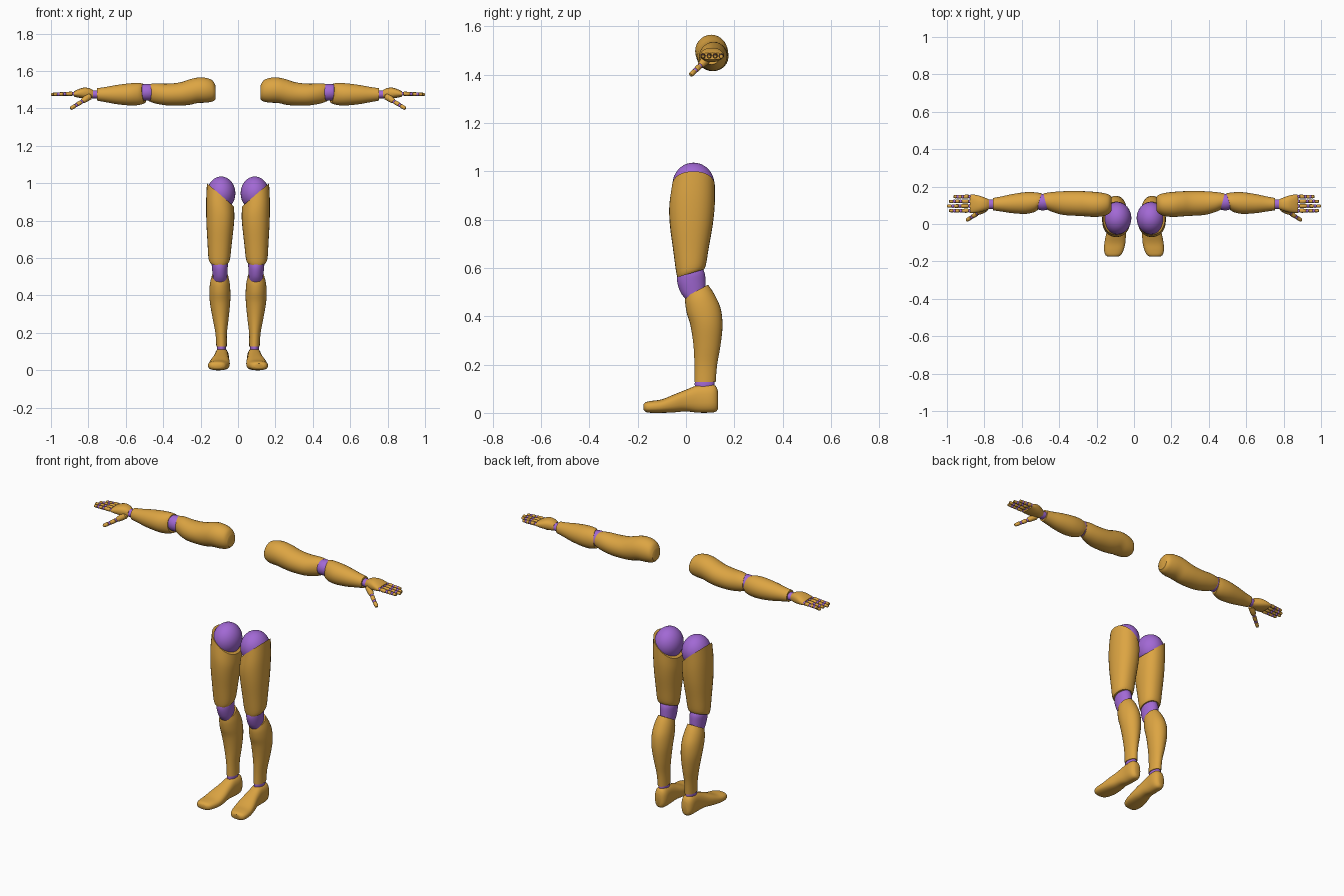
import bpy, bmesh, math
from mathutils import Vector, Matrix

if "Cube" in bpy.data.objects:
    bpy.data.objects.remove(bpy.data.objects["Cube"])


def material(name, rgb):
    m = bpy.data.materials.new(name)
    m.diffuse_color = (*rgb, 1)
    m.use_nodes = True
    m.node_tree.nodes["Principled BSDF"].inputs["Base Color"].default_value = m.diffuse_color
    return m


SHELL = material("warm_ochre", (0.72, 0.375, 0.055))
JOINT = material("violet", (0.36, 0.14, 0.66))

# How (u, v, t) of a cross-section maps to x, y, z for each loft direction
AXES = {
    "x": lambda u, v, t: Vector((t, u, v)),
    "y": lambda u, v, t: Vector((u, t, v)),
    "z": lambda u, v, t: Vector((u, v, t)),
}


def finish(name, bm, mat):
    """Turn a bmesh into a smooth, mirrored object."""
    bmesh.ops.recalc_face_normals(bm, faces=bm.faces)
    me = bpy.data.meshes.new(name)
    bm.to_mesh(me)
    bm.free()
    me.materials.append(mat)
    me.polygons.foreach_set("use_smooth", [True] * len(me.polygons))
    me.set_sharp_from_angle(angle=math.radians(40))
    ob = bpy.data.objects.new(name, me)
    bpy.context.collection.objects.link(ob)
    ob.modifiers.new("both_sides", "MIRROR").use_mirror_merge = False
    return ob


def spline(p0, p1, p2, p3, f):
    return [0.5 * (2 * b + (c - a) * f + (2 * a - 5 * b + 4 * c - d) * f * f
                   + (3 * b - a - 3 * c + d) * f ** 3)
            for a, b, c, d in zip(p0, p1, p2, p3)]


def loft(name, mat, axis, rows, power=2.0, sides=28, steps=4):
    """Rows: position, centre u, centre v, radius u, radius v, slant u, slant v."""
    rows = [tuple(r) + (0,) * (7 - len(r)) for r in rows]
    fine = []
    for i in range(len(rows) - 1):
        quad = (rows[max(i - 1, 0)], rows[i], rows[i + 1], rows[min(i + 2, len(rows) - 1)])
        fine += [spline(*quad, k / steps) for k in range(steps)]
    fine.append(rows[-1])
    bm = bmesh.new()
    rings = []
    for t, cu, cv, ru, rv, su, sv in fine:
        ring = []
        for k in range(sides):
            a = 2 * math.pi * k / sides
            c, s = math.cos(a), math.sin(a)
            du = ru * math.copysign(abs(c) ** (2 / power), c)
            dv = rv * math.copysign(abs(s) ** (2 / power), s)
            ring.append(bm.verts.new(AXES[axis](cu + du, cv + dv, t + su * du + sv * dv)))
        rings.append(ring)
    for a, b in zip(rings, rings[1:]):
        for k in range(sides):
            n = (k + 1) % sides
            bm.faces.new((a[k], a[n], b[n], b[k]))
    bm.faces.new(rings[0])
    bm.faces.new(rings[-1])
    return finish(name, bm, mat)


def ball(name, mat, centre, radii, seg=24):
    bm = bmesh.new()
    bmesh.ops.create_uvsphere(bm, u_segments=seg, v_segments=seg // 2, radius=1,
                              matrix=Matrix.Translation(centre) @ Matrix.Diagonal((*radii, 1)))
    return finish(name, bm, mat)


def bone(name, mat, a, b, r1, r2):
    """Tapered rounded segment between two points."""
    a, b = Vector(a), Vector(b)
    d = b - a
    rot = d.to_track_quat("Z", "Y").to_matrix().to_4x4()
    bm = bmesh.new()
    rings = []
    for f, s in ((0, .6), (.12, .95), (.5, 1), (.88, .95), (1, .6)):
        r = (r1 + (r2 - r1) * f) * s
        res = bmesh.ops.create_circle(bm, segments=12, radius=r,
                                      matrix=Matrix.Translation(a + d * f) @ rot)
        rings.append(res["verts"])
    for p, q in zip(rings, rings[1:]):
        for k in range(12):
            n = (k + 1) % 12
            bm.faces.new((p[k], p[n], q[n], q[k]))
    bm.faces.new(rings[0])
    bm.faces.new(rings[-1])
    return finish(name, bm, mat)


def digit(name, a, b, r, cuts):
    """Chain of shell segments with violet knuckles between them."""
    a, b = Vector(a), Vector(b)
    for i, (f0, f1) in enumerate(zip(cuts, cuts[1:])):
        gap = 0.05
        bone(f"{name}_segment_{i + 1}", SHELL, a.lerp(b, f0 + gap), a.lerp(b, f1 - gap / 2),
             r * (1 - .1 * i), r * (1 - .1 * (i + 1)))
        ball(f"{name}_knuckle_{i + 1}", JOINT, a.lerp(b, f0), (r * .85,) * 3, 12)


# Legs: hip ball, thigh, knee, shin, ankle
ball("hip_joint", JOINT, (.09, .031, .946), (.076, .087, .09), 32)
loft("thigh", SHELL, "z", [
    (.578, .1, .02, .05, .055, 0, .3),
    (.60, .1, .021, .058, .062, 0, .25),
    (.68, .098, .021, .065, .074, 0, .1),
    (.78, .096, .022, .073, .089, .15, 0),
    (.86, .095, .025, .0755, .094, .5, 0),
    (.938, .094, .031, .072, .089, .86, 0)], power=2.2)
loft("knee_joint", JOINT, "z", [
    (.47, .096, .035, .034, .036),
    (.50, .096, .029, .038, .052),
    (.545, .097, .022, .042, .059),
    (.58, .098, .022, .042, .055),
    (.61, .098, .022, .03, .04)])
loft("shin", SHELL, "z", [
    (.128, .088, .079, .028, .044),
    (.2, .09, .082, .031, .047),
    (.28, .093, .087, .043, .056),
    (.36, .096, .085, .054, .066),
    (.42, .097, .074, .056, .070, 0, .15),
    (.47, .097, .058, .052, .061, 0, .3),
    (.505, .096, .044, .043, .047, 0, .55)])
loft("ankle_joint", JOINT, "z", [
    (.095, .088, .077, .022, .038), (.12, .088, .077, .024, .041),
    (.145, .088, .077, .022, .038)])

# Foot
loft("foot", SHELL, "y", [
    (-.175, .112, .024, .026, .012),
    (-.165, .111, .024, .042, .021),
    (-.14, .108, .025, .052, .025),
    (-.10, .102, .028, .056, .028),
    (-.05, .096, .039, .052, .037),
    (.0, .091, .051, .043, .045),
    (.05, .088, .058, .038, .057),
    (.10, .087, .06, .038, .059),
    (.123, .087, .058, .03, .053),
    (.133, .087, .053, .017, .036)], power=2.5)

# Arm: shoulder and upper arm, elbow, forearm, wrist
loft("upper_arm", SHELL, "x", [
    (.119, .108, 1.485, .036, .034),
    (.135, .106, 1.493, .052, .055),
    (.17, .104, 1.497, .063, .066),
    (.215, .105, 1.497, .067, .068),
    (.26, .108, 1.487, .067, .068),
    (.31, .110, 1.477, .066, .062),
    (.38, .112, 1.474, .063, .058),
    (.44, .117, 1.48, .053, .054, .1),
    (.474, .12, 1.484, .043, .046, .25)])
loft("elbow_joint", JOINT, "x", [
    (.45, .118, 1.485, .036, .04), (.475, .117, 1.486, .043, .044),
    (.50, .117, 1.486, .043, .044), (.525, .118, 1.485, .036, .04)])
loft("forearm", SHELL, "x", [
    (.503, .119, 1.48, .044, .052, -.25, .1),
    (.53, .116, 1.477, .053, .059, -.1),
    (.58, .112, 1.475, .058, .059),
    (.65, .109, 1.474, .051, .051),
    (.71, .107, 1.474, .04, .04),
    (.755, .106, 1.475, .033, .033)])
loft("wrist_joint", JOINT, "x", [
    (.74, .106, 1.475, .025, .022), (.77, .106, 1.475, .026, .022),
    (.795, .106, 1.477, .024, .02)])

# Hand
loft("palm", SHELL, "x", [
    (.776, .106, 1.477, .026, .021),
    (.795, .106, 1.48, .034, .028),
    (.825, .107, 1.482, .044, .029),
    (.855, .108, 1.48, .049, .022),
    (.878, .108, 1.477, .048, .014)], power=2.4)
for label, y, tip in (("index_finger", .071, .99), ("middle_finger", .096, 1.0),
                      ("ring_finger", .121, .99), ("little_finger", .146, .965)):
    digit(label, (.878, y, 1.479), (tip + .002, y, 1.475), .0115, (0, .42, .72, 1))
bone("thumb_base", SHELL, (.79, .088, 1.468), (.835, .058, 1.436), .021, .014)
digit("thumb", (.835, .058, 1.436), (.897, .018, 1.398), .0125, (0, .5, 1))
